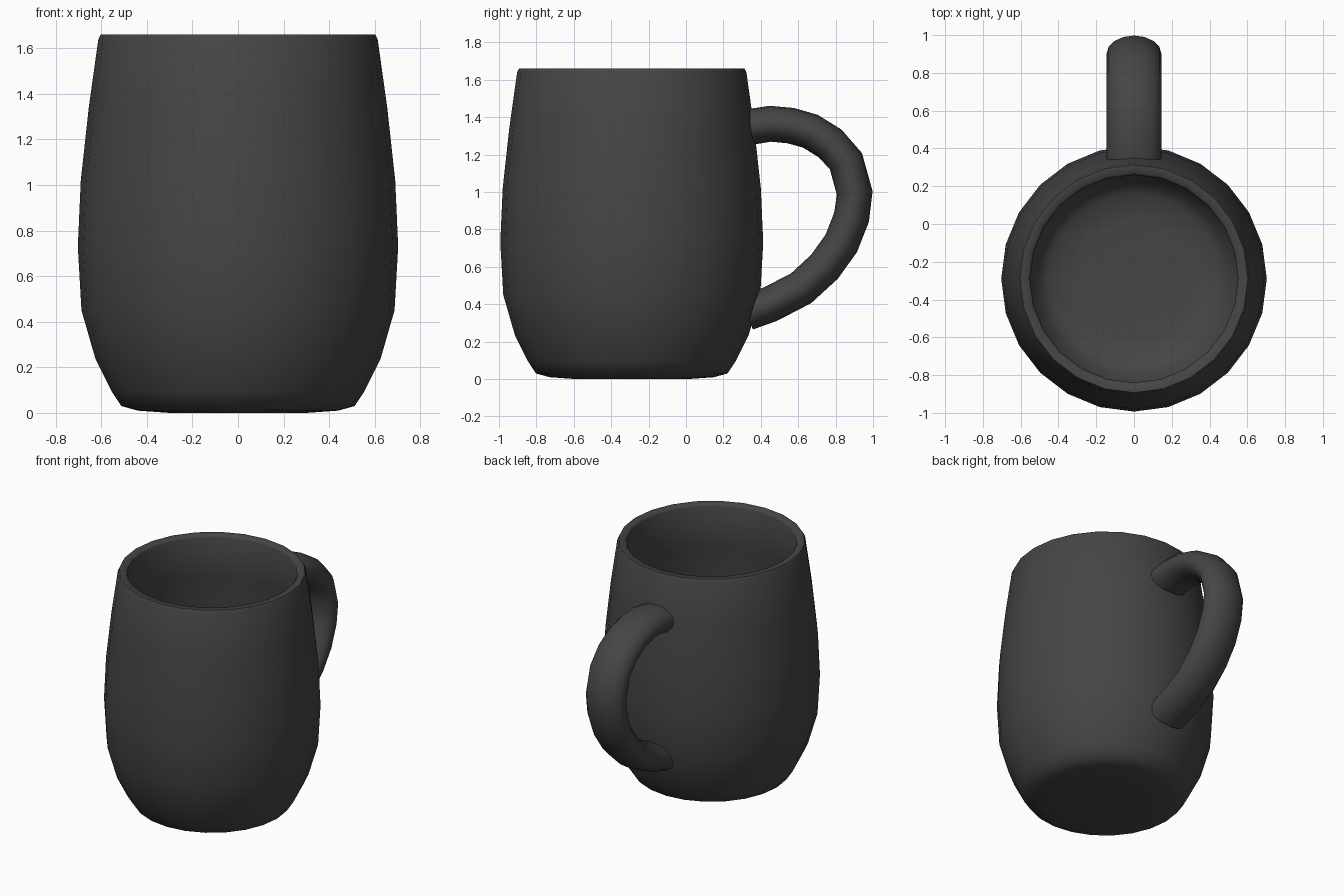
import bpy, bmesh, math
from mathutils import Vector

if "Cube" in bpy.data.objects:
    bpy.data.objects.remove(bpy.data.objects["Cube"])

CENTRE_Y = -0.29
grey = bpy.data.materials.new("dark_grey")
grey.diffuse_color = (0.06, 0.06, 0.06, 1)
grey.use_nodes = True
grey.node_tree.nodes["Principled BSDF"].inputs["Base Color"].default_value = grey.diffuse_color


def finish(bm, name):
    bmesh.ops.recalc_face_normals(bm, faces=bm.faces)
    mesh = bpy.data.meshes.new(name)
    bm.to_mesh(mesh)
    bm.free()
    obj = bpy.data.objects.new(name, mesh)
    bpy.context.collection.objects.link(obj)
    mesh.materials.append(grey)
    bpy.ops.object.select_all(action='DESELECT')
    obj.select_set(True)
    bpy.context.view_layer.objects.active = obj
    bpy.ops.object.shade_smooth_by_angle(angle=math.radians(60))
    return obj


def skin(rings, name):
    """Bridge equal-sized rings of points and cap both ends."""
    bm = bmesh.new()
    rows = [[bm.verts.new(p) for p in ring] for ring in rings]
    n = len(rows[0])
    for a, b in zip(rows, rows[1:]):
        for i in range(n):
            j = (i + 1) % n
            bm.faces.new((a[i], a[j], b[j], b[i]))
    bm.faces.new(rows[0])
    bm.faces.new(rows[-1])
    return finish(bm, name)


def circle(n):
    return [(math.cos(2 * math.pi * i / n), math.sin(2 * math.pi * i / n)) for i in range(n)]


# Hollow cup: underside, outer wall, rim, inner wall, floor (radius, height)
profile = [(0.30, 0.0), (0.44, 0.01), (0.512, 0.03), (0.555, 0.095), (0.625, 0.235),
           (0.687, 0.45), (0.703, 0.73), (0.69, 1.02), (0.655, 1.34), (0.613, 1.64),
           (0.603, 1.66), (0.56, 1.66), (0.55, 1.645), (0.592, 1.34), (0.628, 1.02),
           (0.641, 0.73), (0.625, 0.46), (0.565, 0.255), (0.505, 0.13), (0.45, 0.085),
           (0.30, 0.07)]
skin([[(r * c, CENTRE_Y + r * s, z) for c, s in circle(24)] for r, z in profile], "cup_body")

# Handle: oval section swept along a path (y, z) with both ends set into the wall
path = [(0.325, 1.345), (0.45, 1.365), (0.56, 1.355), (0.665, 1.325), (0.77, 1.26),
        (0.855, 1.165), (0.902, 0.995), (0.885, 0.865), (0.83, 0.725), (0.74, 0.60),
        (0.615, 0.485), (0.45, 0.40), (0.325, 0.355)]
pts = [Vector((0, y, z)) for y, z in path]
rings = []
for i, p in enumerate(pts):
    tangent = (pts[min(i + 1, len(pts) - 1)] - pts[max(i - 1, 0)]).normalized()
    normal = tangent.cross(Vector((1, 0, 0)))
    rings.append([p + Vector((0.145 * c, 0, 0)) + normal * 0.096 * s for c, s in circle(16)])
skin(rings, "handle")
